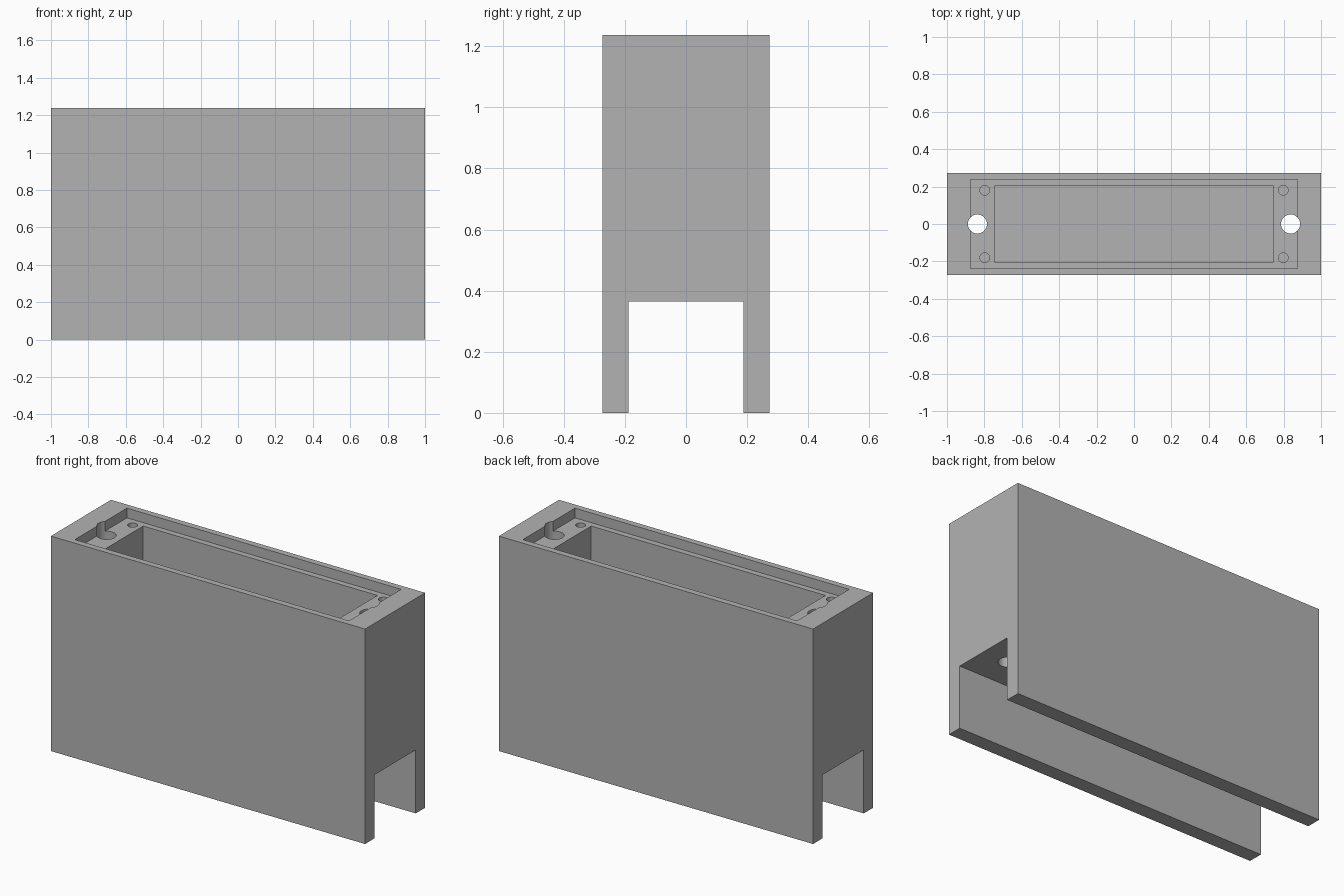
import bpy
import math

old = bpy.data.objects.get("Cube")
if old:
    bpy.data.objects.remove(old, do_unlink=True)

HALF_X, HALF_Y, TOP = 1.0, 0.273, 1.237
CHANNEL_TOP = 0.365
LEDGE = TOP - 0.056

grey = bpy.data.materials.new("plain_grey")
grey.use_nodes = True
COLOUR = (0.45, 0.45, 0.45, 1)
grey.diffuse_color = COLOUR
grey.node_tree.nodes["Principled BSDF"].inputs["Base Color"].default_value = COLOUR


def box(name, half_x, half_y, low, high):
    bpy.ops.mesh.primitive_cube_add(size=2, location=(0, 0, (low + high) / 2))
    obj = bpy.context.object
    obj.name = name
    obj.scale = (half_x, half_y, (high - low) / 2)
    bpy.ops.object.transform_apply(location=True, rotation=False, scale=True)
    return obj


def drill(name, x, y, radius, low, high):
    bpy.ops.mesh.primitive_cylinder_add(
        vertices=48, radius=radius, depth=high - low, location=(x, y, (low + high) / 2))
    bpy.context.object.name = name
    return bpy.context.object


def cut(target, cutter):
    """Subtract the cutter, apply the result and discard the cutter."""
    cutter.hide_render = True
    mod = target.modifiers.new(cutter.name, 'BOOLEAN')
    mod.operation = 'DIFFERENCE'
    mod.solver = 'EXACT'
    mod.object = cutter
    bpy.ops.object.select_all(action='DESELECT')
    bpy.context.view_layer.objects.active = target
    target.select_set(True)
    bpy.ops.object.modifier_apply(modifier=mod.name)
    bpy.data.objects.remove(cutter, do_unlink=True)


# Main block
housing = box("housing", HALF_X, HALF_Y, 0, TOP)

# Open channel along the underside, leaving two long side skirts
cut(housing, box("channel_cutter", HALF_X + 0.1, 0.188, -0.1, CHANNEL_TOP))

# Shallow lid recess, then the deep pocket inside it
cut(housing, box("recess_cutter", 0.873, 0.237, LEDGE, TOP + 0.1))
cut(housing, box("pocket_cutter", 0.746, 0.203, CHANNEL_TOP + 0.075, TOP + 0.1))

for side in (-1, 1):
    # Through hole at each end, breaking into the recess wall
    cut(housing, drill("through_hole_cutter", side * 0.837, 0, 0.051, 0.2, TOP + 0.1))
    # Blind screw holes in the ledge corners
    for end in (-1, 1):
        cut(housing, drill("screw_hole_cutter", side * 0.798, end * 0.181, 0.026,
                           LEDGE - 0.3, TOP - 0.01))

housing.data.materials.clear()
housing.data.materials.append(grey)
for face in housing.data.polygons:
    face.material_index = 0
bpy.ops.object.shade_smooth_by_angle(angle=math.radians(30))
